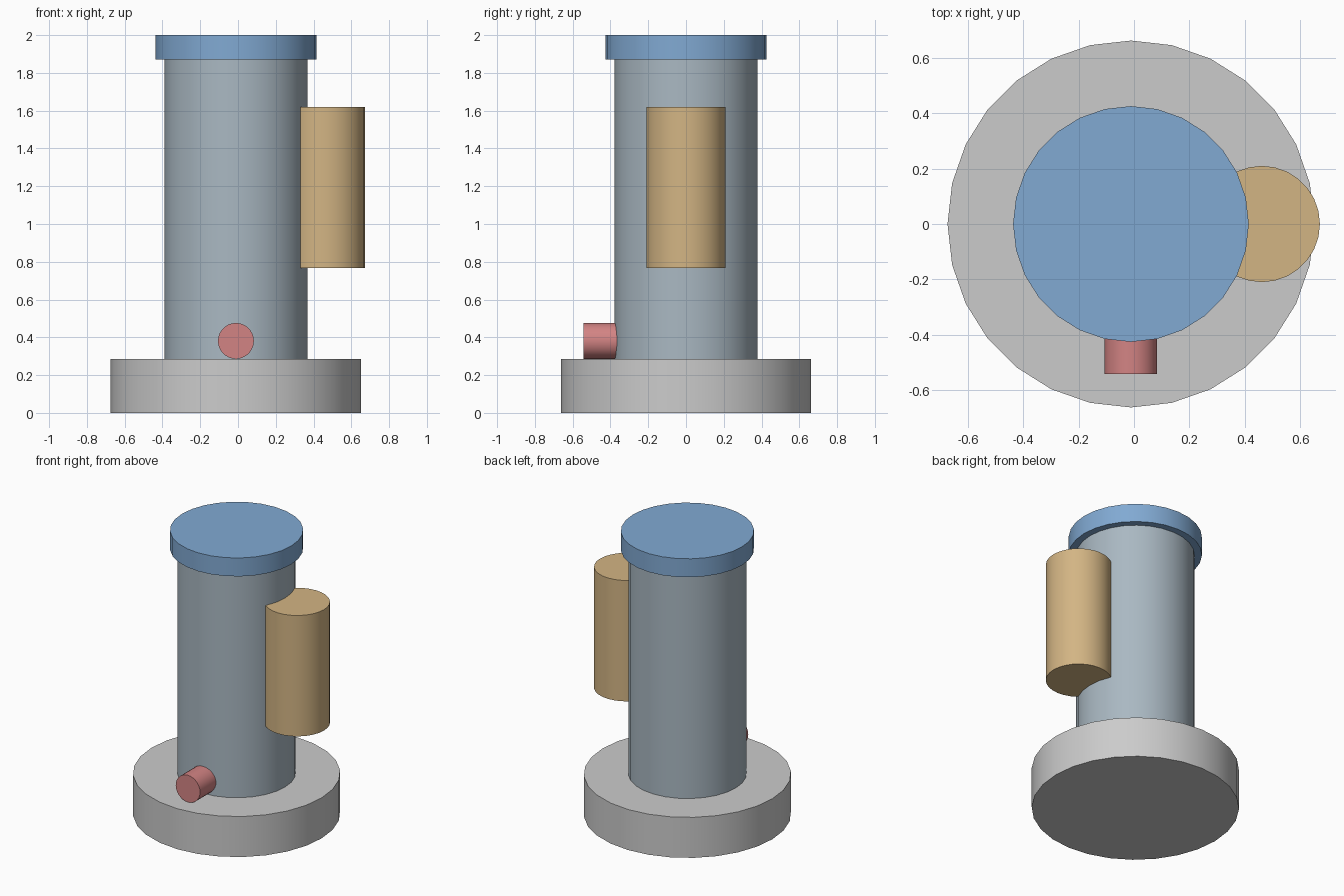
import bpy, math

if "Cube" in bpy.data.objects:
    bpy.data.objects.remove(bpy.data.objects["Cube"])

CX = -0.011   # axis of the main body
SIDES = 28


def material(name, rgb):
    m = bpy.data.materials.new(name)
    m.diffuse_color = (*rgb, 1)
    m.use_nodes = True
    m.node_tree.nodes["Principled BSDF"].inputs["Base Color"].default_value = m.diffuse_color
    return m


def cylinder(name, radius, length, centre, mat=None, rot=(0, 0, 0)):
    bpy.ops.mesh.primitive_cylinder_add(vertices=SIDES, radius=radius, depth=length,
                                        location=centre, rotation=rot)
    ob = bpy.context.object
    ob.name = name
    if mat:
        ob.data.materials.append(mat)
    bpy.ops.object.shade_smooth_by_angle(angle=math.radians(30))
    return ob


def upright(name, radius, z0, z1, x=CX, mat=None):
    return cylinder(name, radius, z1 - z0, (x, 0, (z0 + z1) / 2), mat)


# Main body: plinth, column and cap stacked on one axis
upright("base", 0.663, 0, 0.286)
upright("column", 0.378, 0.286, 1.87, mat=material("steel_blue_grey", (0.40, 0.48, 0.54)))
upright("cap", 0.426, 1.87, 2.0, mat=material("blue", (0.22, 0.40, 0.65)))

# Side canister sunk into the right of the column
upright("side_canister", 0.21, 0.767, 1.62, x=0.462, mat=material("tan", (0.65, 0.46, 0.23)))

# Short outlet pipe at the front, resting on the base
y0, y1 = -0.543, -0.3
cylinder("outlet_pipe", 0.095, y1 - y0, (CX, (y0 + y1) / 2, 0.381),
         material("red", (0.65, 0.23, 0.23)), (math.pi / 2, 0, 0))
